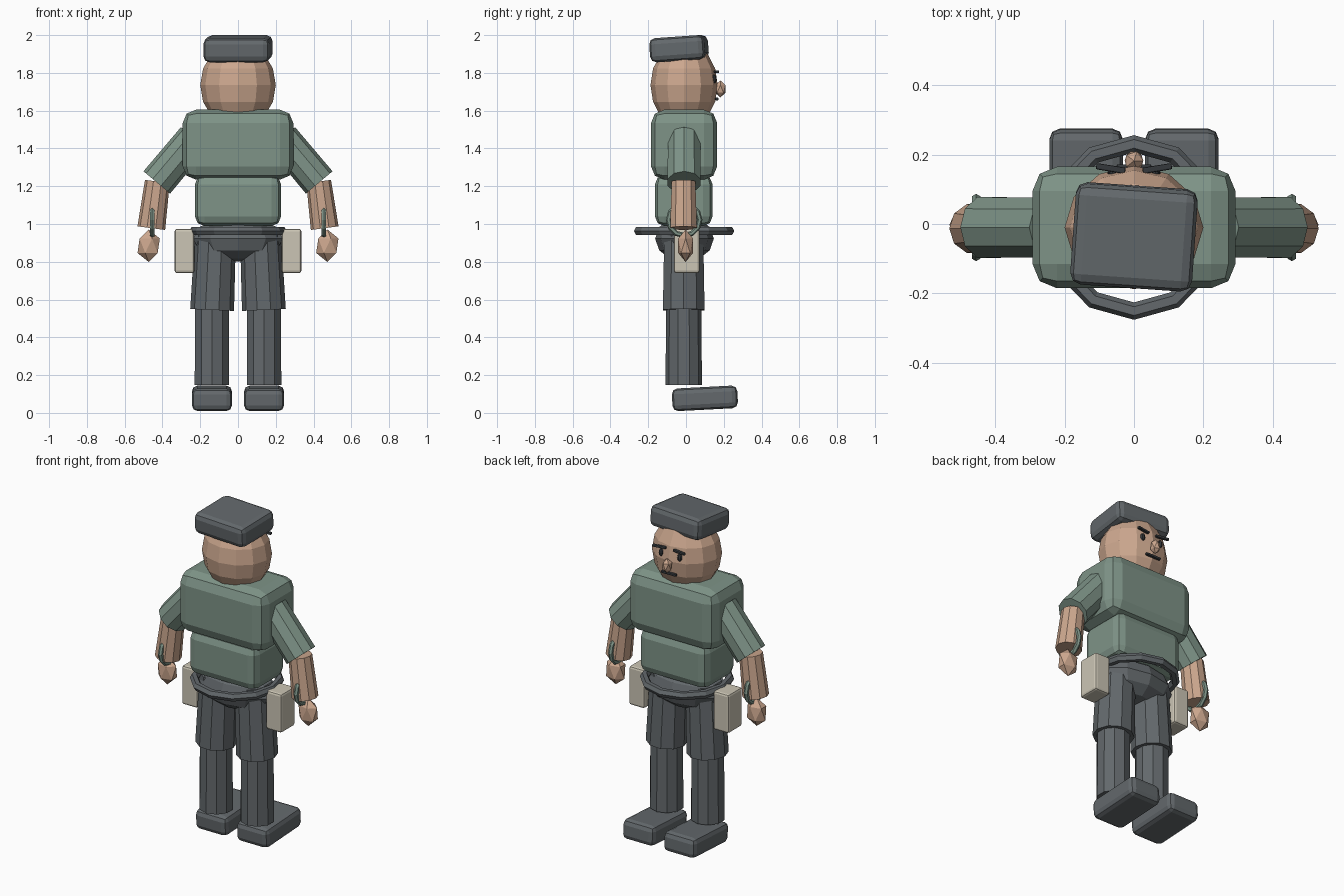
import bpy, math
from mathutils import Vector

if "Cube" in bpy.data.objects:
    bpy.data.objects.remove(bpy.data.objects["Cube"])


def material(name, rgb):
    m = bpy.data.materials.new(name)
    m.diffuse_color = (*rgb, 1)
    m.use_nodes = True
    m.node_tree.nodes["Principled BSDF"].inputs["Base Color"].default_value = m.diffuse_color
    return m


GREEN = material("shirt green", (0.21, 0.295, 0.245))
GREY = material("slate grey", (0.125, 0.14, 0.15))
SKIN = material("skin", (0.60, 0.385, 0.27))
BEIGE = material("pouch beige", (0.60, 0.56, 0.46))
DARK = material("dark features", (0.035, 0.04, 0.045))


def finish(name, mat, scale=None, rot=None):
    o = bpy.context.object
    o.name = name
    o.data.materials.append(mat)
    if scale:
        o.scale = scale
    if rot:
        o.rotation_euler = rot
    bpy.ops.object.transform_apply(location=False, rotation=False, scale=True)
    return o


def box(name, mat, center, size, bevel=0.0, rot=(0, 0, 0), segments=2):
    bpy.ops.mesh.primitive_cube_add(size=1, location=center)
    o = finish(name, mat, size, rot)
    if bevel:
        b = o.modifiers.new("bevel", 'BEVEL')
        b.width = bevel
        b.segments = segments
    return o


def limb(name, mat, a, b, r1, r2, sides=10):
    a, b = Vector(a), Vector(b)
    d = b - a
    bpy.ops.mesh.primitive_cone_add(vertices=sides, radius1=r1, radius2=r2,
                                    depth=d.length, location=(a + b) / 2)
    return finish(name, mat, None, d.to_track_quat('Z', 'Y').to_euler())


def ball(name, mat, center, radii, segments=12, rings=8):
    bpy.ops.mesh.primitive_uv_sphere_add(segments=segments, ring_count=rings,
                                         radius=1, location=center)
    return finish(name, mat, radii)


def gem(name, mat, center, radii):
    bpy.ops.mesh.primitive_ico_sphere_add(subdivisions=1, radius=1, location=center)
    return finish(name, mat, radii)


# Head and cap
ball("head", SKIN, (0, -0.01, 1.735), (0.2, 0.178, 0.23))
box("cap", GREY, (0, -0.037, 1.928), (0.352, 0.292, 0.128), 0.032,
    (math.radians(4), 0, math.radians(-4)))

# Face, looking toward +y
gem("nose", SKIN, (0, 0.182, 1.715), (0.03, 0.032, 0.045))
box("mouth", DARK, (0, 0.163, 1.662), (0.10, 0.018, 0.014), 0.004)

# Torso
box("chest", GREEN, (0, -0.01, 1.42), (0.585, 0.35, 0.37), 0.07)
box("belly", GREEN, (0, -0.012, 1.125), (0.456, 0.305, 0.27), 0.05)
ball("pelvis", GREY, (0, -0.008, 0.922), (0.25, 0.155, 0.122), 10, 6)

# Belt ring
bpy.ops.mesh.primitive_torus_add(major_segments=12, minor_segments=6, major_radius=0.241,
                                 minor_radius=0.025, location=(0, -0.01, 0.963),
                                 rotation=(0, 0, math.pi / 2))
finish("belt", GREY, (1, 0.97, 1))

# Mirrored parts
for s, side in ((-1, "left"), (1, "right")):
    ball(f"eye_{side}", DARK, (s * 0.062, 0.148, 1.768), (0.015, 0.014, 0.024), 8, 6)
    box(f"brow_{side}", DARK, (s * 0.067, 0.16, 1.806), (0.085, 0.018, 0.014), 0.004,
        (0, 0, s * 0.16))
    # Arms
    limb(f"upper_arm_{side}", GREEN, (s * 0.233, -0.01, 1.455), (s * 0.43, -0.01, 1.22),
         0.09, 0.092)
    limb(f"forearm_{side}", SKIN, (s * 0.427, -0.013, 1.225), (s * 0.459, -0.013, 0.978),
         0.066, 0.074)
    gem(f"hand_{side}", SKIN, (s * 0.473, -0.002, 0.885), (0.066, 0.046, 0.086))
    bpy.ops.mesh.primitive_torus_add(major_segments=12, minor_segments=6, major_radius=0.083,
                                     minor_radius=0.014, location=(s * 0.455, -0.01, 1.022),
                                     rotation=(0, math.pi / 2, 0))
    finish(f"wrist_band_{side}", GREEN)
    # Hip pouches
    box(f"pouch_{side}", BEIGE, (s * 0.283, 0.004, 0.857), (0.104, 0.135, 0.235), 0.013)
    # Legs and shoes
    limb(f"thigh_{side}", GREY, (s * 0.137, -0.012, 0.545), (s * 0.118, -0.012, 0.97),
         0.116, 0.108)
    limb(f"shin_{side}", GREY, (s * 0.138, -0.012, 0.147), (s * 0.138, -0.012, 0.57),
         0.096, 0.094)
    box(f"shoe_{side}", GREY, (s * 0.138, 0.1, 0.077), (0.212, 0.347, 0.12), 0.03,
        (math.radians(3), 0, 0))
